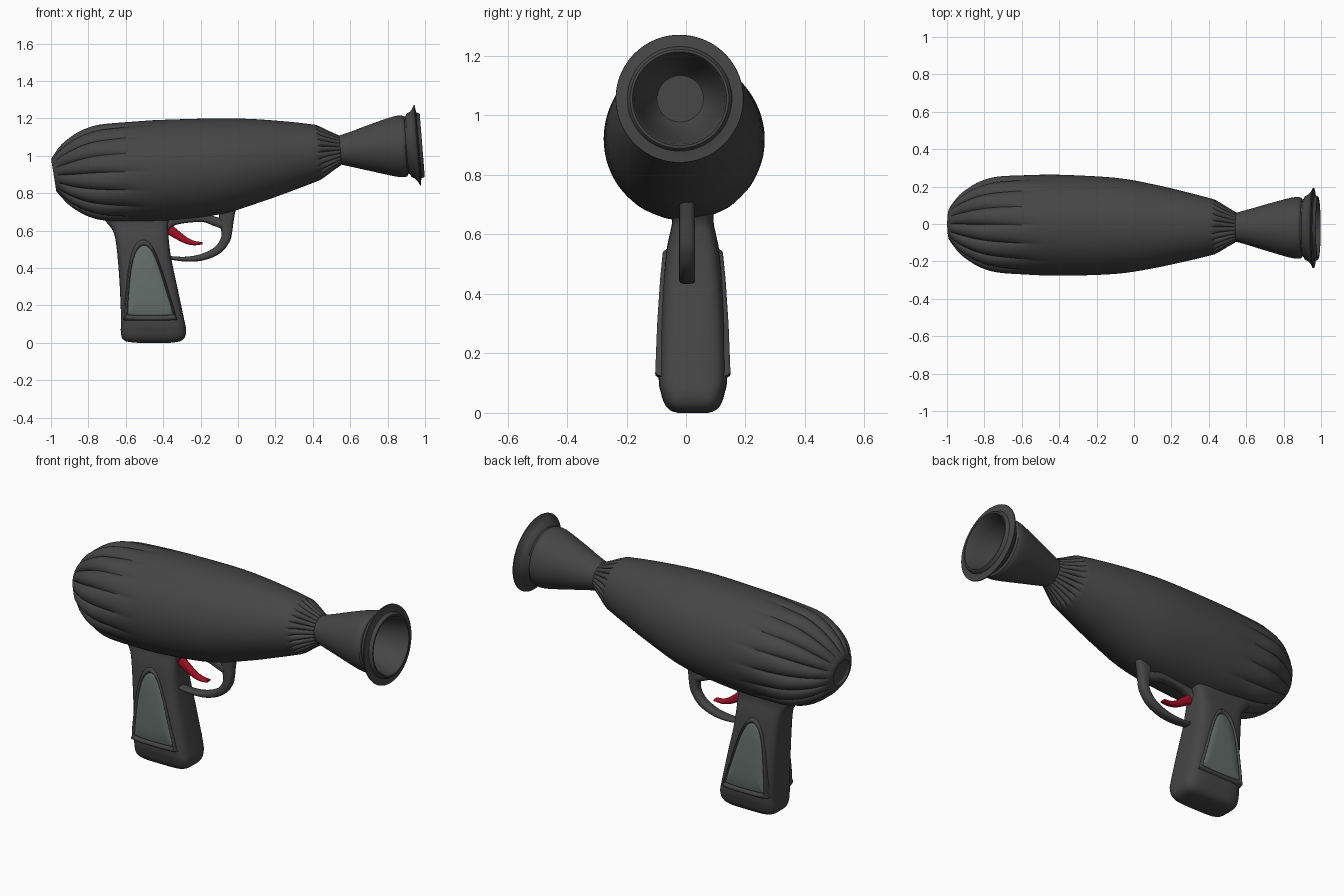
import bpy, math
from mathutils import Vector

cube = bpy.data.objects.get("Cube")
if cube:
    bpy.data.objects.remove(cube, do_unlink=True)


def material(name, rgb):
    m = bpy.data.materials.new(name)
    m.use_nodes = True
    m.diffuse_color = (*rgb, 1)
    bsdf = next(n for n in m.node_tree.nodes if n.type == 'BSDF_PRINCIPLED')
    bsdf.inputs["Base Color"].default_value = (*rgb, 1)
    bsdf.inputs["Roughness"].default_value = 0.6
    return m


DARK = material("dark grey", (0.06, 0.06, 0.06))
GREEN = material("grey green", (0.12, 0.15, 0.14))
RED = material("dark red", (0.38, 0.005, 0.02))


def clamp(v):
    return max(0.0, min(1.0, v))


def spline(rows, steps, closed=False):
    """Catmull-Rom curve through the rows."""
    pts = [Vector(r) for r in rows]
    n = len(pts)
    get = (lambda i: pts[i % n]) if closed else (lambda i: pts[max(0, min(n - 1, i))])
    out = []
    for i in range(n if closed else n - 1):
        a, b, c, d = (get(i + k) for k in (-1, 0, 1, 2))
        for s in range(steps):
            t = s / steps
            out.append(b + 0.5 * t * ((c - a) + t * ((2 * a - 5 * b + 4 * c - d)
                                                     + t * (3 * (b - c) + d - a))))
    return out if closed else out + [pts[-1]]


def loft(name, rings, mat, cap_start=True, cap_end=True, angle=40):
    """Skin a list of equal rings and close the ends."""
    n = len(rings[0])
    verts = [p for ring in rings for p in ring]
    faces = [(k * n + i, k * n + (i + 1) % n, (k + 1) * n + (i + 1) % n, (k + 1) * n + i)
             for k in range(len(rings) - 1) for i in range(n)]
    if cap_start:
        faces.append(tuple(reversed(range(n))))
    if cap_end:
        faces.append(tuple(range(len(verts) - n, len(verts))))
    me = bpy.data.meshes.new(name)
    me.from_pydata(verts, [], faces)
    me.materials.append(mat)
    ob = bpy.data.objects.new(name, me)
    bpy.context.collection.objects.link(ob)
    bpy.ops.object.select_all(action='DESELECT')
    ob.select_set(True)
    bpy.context.view_layer.objects.active = ob
    bpy.ops.object.mode_set(mode='EDIT')
    bpy.ops.mesh.select_all(action='SELECT')
    bpy.ops.mesh.normals_make_consistent(inside=False)
    bpy.ops.object.mode_set(mode='OBJECT')
    bpy.ops.object.shade_smooth_by_angle(angle=math.radians(angle))
    return ob


SIDES = 192


def barrel_ring(x, r, zc):
    """Round section, leaning at both ends, with gathered folds at tail and neck."""
    lean = -0.16 * clamp((-0.65 - x) / 0.33) - 0.08 * clamp((x - 0.1) / 0.3)
    tail = 0.13 * clamp((x + 0.98) / 0.04) * clamp((-0.48 - x) / 0.42)
    neck = 0.14 if 0.44 < x < 0.545 else 0.0
    ring = []
    for i in range(SIDES):
        a = 2 * math.pi * i / SIDES
        fold = tail * (1 - abs(math.sin(8 * a)) ** 0.6) + neck * (1 - abs(math.sin(12 * a)) ** 0.5)
        rr = r * (1 - fold)
        dz = rr * math.sin(a)
        ring.append(Vector((x + lean * dz, rr * math.cos(a) - 0.011 * (x + 1), zc + dz)))
    return ring


# Main body with pleated tail and gathered neck
tail_cap = [(-0.972, 0.062, 0.895), (-0.976, 0.068, 0.895), (-0.985, 0.072, 0.895),
            (-0.985, 0.086, 0.895)]
hull = spline([(-0.975, 0.102, 0.895), (-0.93, 0.158, 0.897), (-0.88, 0.198, 0.9),
               (-0.82, 0.233, 0.905), (-0.74, 0.258, 0.91), (-0.62, 0.267, 0.914),
               (-0.4, 0.27, 0.922), (-0.1, 0.257, 0.943), (0.1, 0.225, 0.97),
               (0.3, 0.18, 1.0), (0.43, 0.147, 1.018)], 4)
neck = [(0.45, 0.137, 1.02), (0.47, 0.125, 1.022), (0.5, 0.106, 1.025), (0.53, 0.089, 1.028),
        (0.55, 0.077, 1.03)]
loft("body", [barrel_ring(*row) for row in tail_cap + list(hull) + neck], DARK)

# Flared muzzle with collar, thin flange and hollow bore
horn = spline([(0.545, 0.077, 1.03), (0.62, 0.098, 1.034), (0.7, 0.122, 1.04),
               (0.82, 0.156, 1.047), (0.87, 0.165, 1.05), (0.893, 0.162, 1.052)], 3)
rim = [(0.9, 0.152), (0.907, 0.155), (0.915, 0.17), (0.932, 0.178), (0.946, 0.193),
       (0.957, 0.215), (0.962, 0.214), (0.964, 0.19), (0.967, 0.176), (0.98, 0.171),
       (0.985, 0.166), (0.985, 0.158), (0.975, 0.152), (0.92, 0.143), (0.84, 0.118),
       (0.75, 0.085), (0.742, 0.078)]
loft("muzzle", [barrel_ring(*row) for row in list(horn) + [(x, r, 1.056) for x, r in rim]], DARK)

# Grip: rounded box sections given as height, back, front and half width
GRIP_Y = 0.023
grip_rows = [(0.0, -0.54, -0.36, 0.05), (0.008, -0.6, -0.31, 0.075), (0.03, -0.622, -0.284, 0.095),
             (0.07, -0.627, -0.277, 0.108), (0.12, -0.625, -0.287, 0.115),
             (0.3, -0.632, -0.325, 0.108), (0.45, -0.643, -0.357, 0.098),
             (0.55, -0.655, -0.37, 0.088), (0.6, -0.67, -0.372, 0.078),
             (0.64, -0.7, -0.37, 0.07), (0.7, -0.75, -0.34, 0.07)]


def power(v, e):
    return math.copysign(abs(v) ** e, v)


def grip_ring(row, n=56):
    z, back, front, half = row
    ring = []
    for i in range(n):
        a = 2 * math.pi * i / n
        ring.append(Vector(((back + front) / 2 + (front - back) / 2 * power(math.cos(a), 0.45),
                            GRIP_Y + half * power(math.sin(a), 0.45), z)))
    return ring


loft("grip", [grip_ring(r) for r in spline(grip_rows, 3)], DARK, angle=60)


def grip_half(z):
    for a, b in zip(grip_rows, grip_rows[1:]):
        if a[0] <= z <= b[0]:
            return a[3] + (b[3] - a[3]) * (z - a[0]) / (b[0] - a[0])
    return grip_rows[-1][3]


# Framed inlay on each side of the grip
outline = spline([(-0.585, 0.122), (-0.605, 0.15), (-0.6, 0.25), (-0.585, 0.4), (-0.56, 0.5),
                  (-0.52, 0.547), (-0.48, 0.54), (-0.445, 0.49), (-0.41, 0.4), (-0.37, 0.27),
                  (-0.335, 0.15), (-0.35, 0.122)], 5, closed=True)
middle = Vector((-0.475, 0.32))


def inlay_ring(scale, offset, side):
    ring = []
    for p in outline:
        q = middle + (p - middle) * scale
        ring.append(Vector((q.x, GRIP_Y + side * (grip_half(q.y) + offset), q.y)))
    return ring


frame_steps = [(1.03, -0.025), (1.0, 0.002), (0.97, 0.01), (0.94, 0.012), (0.9, 0.008), (0.87, 0.0)]
inlay_steps = [(0.88, -0.002), (0.86, 0.004), (0.82, 0.007), (0.5, 0.009), (0.1, 0.01)]
for label, side in (("left", 1), ("right", -1)):
    frame = loft(label + "_grip_frame", [inlay_ring(s, o, side) for s, o in frame_steps],
                 DARK, False, False, 70)
    inlay = loft(label + "_grip_inlay", [inlay_ring(s, o, side) for s, o in inlay_steps],
                 GREEN, False, True, 70)
    # Open shells need their faces turned towards the outside
    for ob in (frame, inlay):
        if sum(f.normal.y * f.area for f in ob.data.polygons) * side < 0:
            ob.data.flip_normals()


def bar(name, rows, width, mat, n=20):
    """Flattened bar along a path of x, z and half thickness."""
    path = spline(rows, 6)
    rings = []
    for i, p in enumerate(path):
        t = (path[min(i + 1, len(path) - 1)] - path[max(i - 1, 0)]).to_2d().normalized()
        ring = []
        for k in range(n):
            a = 2 * math.pi * k / n
            u = p.z * power(math.cos(a), 0.7)
            ring.append(Vector((p.x - t.y * u, 0.004 + width * power(math.sin(a), 0.7),
                                p.y + t.x * u)))
        rings.append(ring)
    return loft(name, rings, mat, angle=60)


# Trigger guard, its rail under the body, and the trigger
bar("trigger_guard", [(-0.055, 0.73, 0.045), (-0.062, 0.66, 0.04), (-0.06, 0.6, 0.03),
                      (-0.068, 0.55, 0.025), (-0.11, 0.495, 0.022), (-0.19, 0.458, 0.018),
                      (-0.28, 0.447, 0.013), (-0.37, 0.455, 0.009)], 0.027, DARK)
bar("guard_rail", [(-0.41, 0.6, 0.04), (-0.35, 0.65, 0.025), (-0.2, 0.668, 0.022),
                   (-0.12, 0.648, 0.025), (-0.075, 0.632, 0.026)], 0.027, DARK)
bar("trigger", [(-0.38, 0.615, 0.028), (-0.33, 0.58, 0.023), (-0.28, 0.548, 0.017),
                (-0.235, 0.533, 0.012), (-0.19, 0.532, 0.006)], 0.018, RED)
